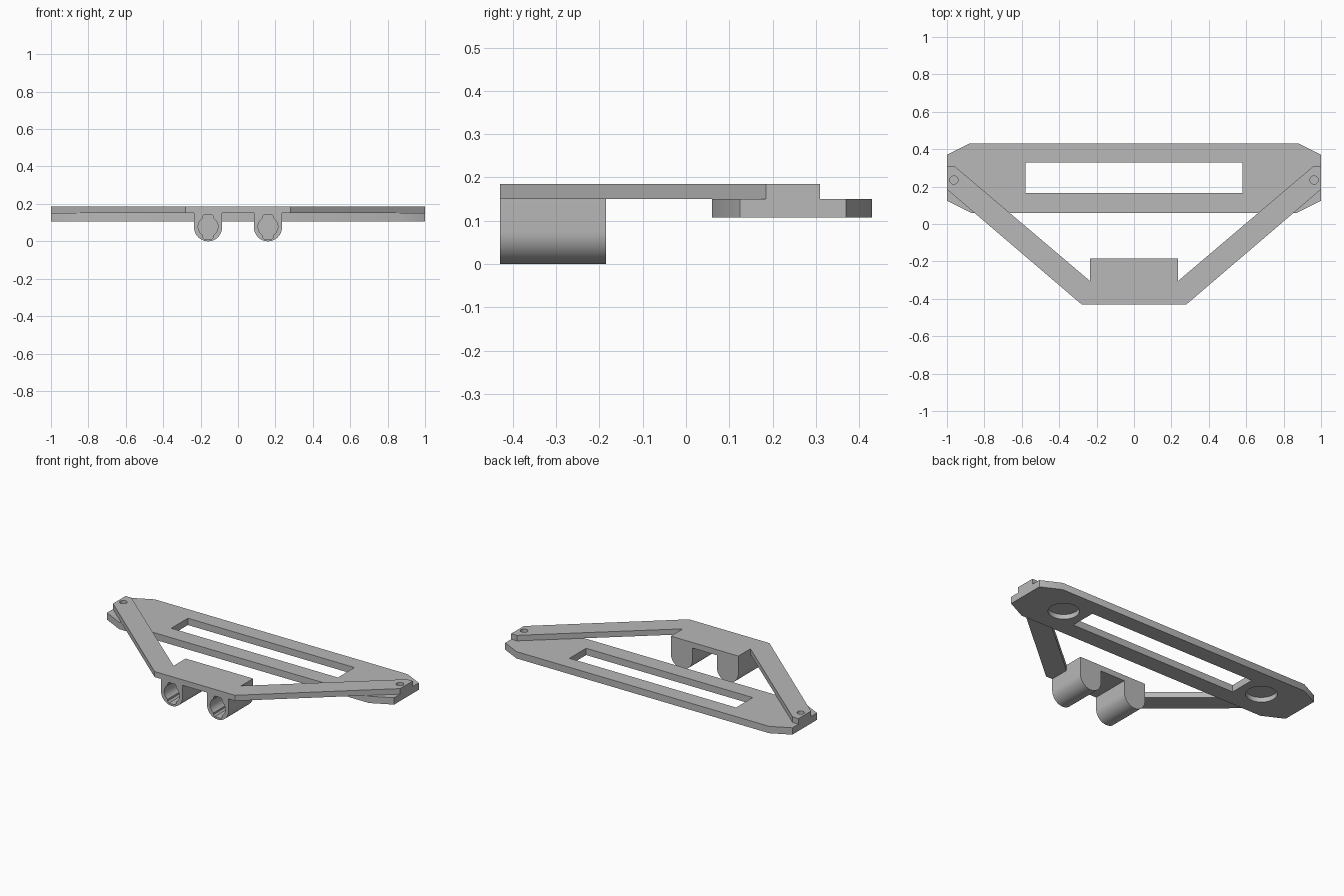
import bpy, bmesh, math
from mathutils import Vector

if "Cube" in bpy.data.objects:
    bpy.data.objects.remove(bpy.data.objects["Cube"], do_unlink=True)

grey = bpy.data.materials.new("plain grey")
grey.use_nodes = True
colour = (0.48, 0.48, 0.48, 1)
grey.diffuse_color = colour
grey.node_tree.nodes["Principled BSDF"].inputs["Base Color"].default_value = colour


def prism(name, outline, low, high, axis="z"):
    """Extrude an outline along z (points are x, y) or along y (points are x, z)."""
    place = (lambda a, b, c: (a, b, c)) if axis == "z" else (lambda a, b, c: (a, c, b))
    bm = bmesh.new()
    face = bm.faces.new([bm.verts.new(place(a, b, low)) for a, b in outline])
    side = bmesh.ops.extrude_face_region(bm, geom=[face])
    moved = [v for v in side["geom"] if isinstance(v, bmesh.types.BMVert)]
    bmesh.ops.translate(bm, verts=moved, vec=Vector(place(0, 0, high - low)))
    bmesh.ops.recalc_face_normals(bm, faces=bm.faces)
    mesh = bpy.data.meshes.new(name)
    bm.to_mesh(mesh)
    bm.free()
    mesh.materials.append(grey)
    obj = bpy.data.objects.new(name, mesh)
    bpy.context.collection.objects.link(obj)
    return obj


def activate(obj):
    bpy.ops.object.select_all(action="DESELECT")
    obj.select_set(True)
    bpy.context.view_layer.objects.active = obj


def cut(obj, cutter):
    mod = obj.modifiers.new("cut", "BOOLEAN")
    mod.operation = "DIFFERENCE"
    mod.solver = "EXACT"
    mod.object = cutter
    activate(obj)
    bpy.ops.object.modifier_apply(modifier=mod.name)
    bpy.data.objects.remove(cutter, do_unlink=True)


def smooth(obj):
    activate(obj)
    bpy.ops.object.shade_smooth_by_angle(angle=math.radians(30))


def arc(cx, cy, r, start, end, steps):
    angles = [math.radians(start + (end - start) * i / steps) for i in range(steps + 1)]
    return [(cx + r * math.cos(a), cy + r * math.sin(a)) for a in angles]


def circle(cx, cy, r, steps=40):
    return arc(cx, cy, r, 0, 360, steps)[:-1]


def mirrored(half):
    """Close a right-hand half outline with its mirror image."""
    return half + [(-x, y) for x, y in reversed(half)]


# Long base plate with chamfered corners, a slot and two round pockets below
base = prism("base_plate", mirrored([(0.87, 0.06), (1, 0.125), (1, 0.37), (0.88, 0.43)]),
             0.107, 0.15)
cut(base, prism("slot_cutter", mirrored([(0.58, 0.165), (0.58, 0.33)]), 0, 0.3))
for side in (-1, 1):
    cut(base, prism("pocket_cutter", circle(side * 0.72, 0.248, 0.088), 0.05, 0.137))
smooth(base)

# Bridge and the two slanted arms, with a screw hole at each tip
frame = prism("arm_frame", mirrored([(0.28, -0.43), (1, 0.185), (1, 0.31), (0.96, 0.31),
                                     (0.235, -0.305), (0.235, -0.185)]), 0.15, 0.185)
for side in (-1, 1):
    cut(frame, prism("screw_hole_cutter", circle(side * 0.963, 0.235, 0.022, 24), 0.1, 0.3))
smooth(frame)

# Two round-bottomed sockets under the bridge, open to the front
for side, label in ((-1, "right"), (1, "left")):
    cx, cz = side * 0.16, 0.078
    body = [(cx - 0.075, 0.15)] + arc(cx, 0.075, 0.075, 180, 360, 32) + [(cx + 0.075, 0.15)]
    socket = prism(label + "_socket", body, -0.43, -0.185, "y")
    top = [(0.03, 0.055), (0.02, 0.065), (-0.02, 0.065), (-0.03, 0.055)]
    bore = arc(cx, cz, 0.053, -55.5, 55.5, 12)
    bore += [(cx + x, cz + z) for x, z in top]
    bore += arc(cx, cz, 0.053, 124.5, 235.5, 12)
    bore += [(cx - x, cz - z) for x, z in top]
    cut(socket, prism("bore_cutter", bore, -0.5, -0.21, "y"))
    smooth(socket)
